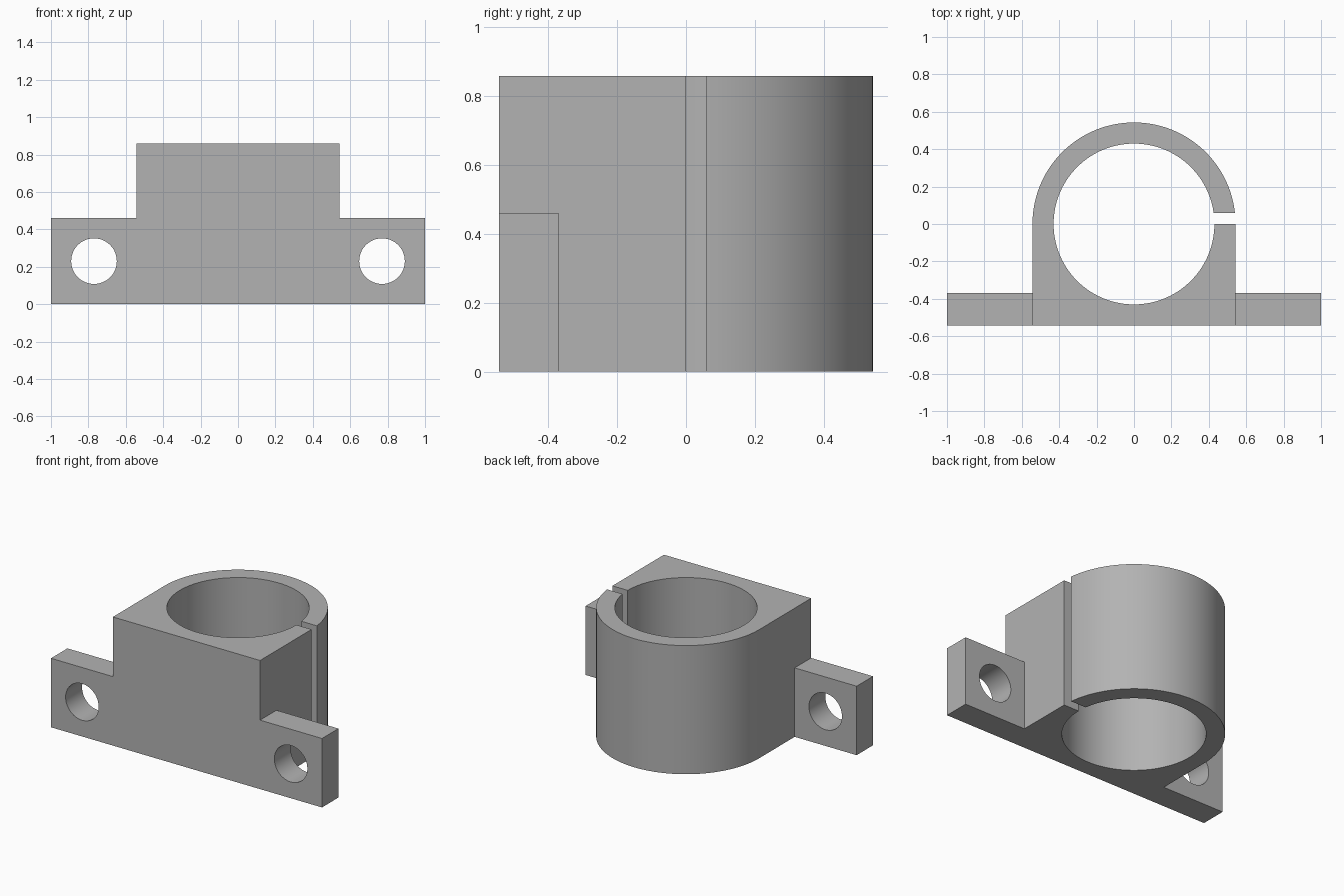
import bpy, bmesh
from math import sin, cos, asin, pi
from mathutils import Matrix, Vector

cube = bpy.data.objects.get("Cube")
if cube:
    bpy.data.objects.remove(cube, do_unlink=True)

OUTER, BORE, GAP = 0.543, 0.43, 0.06
HEIGHT, EAR_HEIGHT, EAR_BACK = 0.858, 0.46, -0.37

metal = bpy.data.materials.new("grey metal")
metal.use_nodes = True
grey = (0.45, 0.45, 0.45, 1)
metal.diffuse_color = grey
metal.node_tree.nodes["Principled BSDF"].inputs["Base Color"].default_value = grey


def arc(radius, start, end, steps, cx=0, cy=0):
    angles = [start + (end - start) * i / steps for i in range(steps + 1)]
    return [(cx + radius * cos(a), cy + radius * sin(a)) for a in angles]


def prism(name, loops, depth, matrix=Matrix()):
    """Fill flat outlines (later loops are holes) and extrude them."""
    bm = bmesh.new()
    edges = []
    for loop in loops:
        verts = [bm.verts.new((x, y, 0)) for x, y in loop]
        edges += [bm.edges.new((v, verts[i - 1])) for i, v in enumerate(verts)]
    bmesh.ops.triangle_fill(bm, edges=edges, use_beauty=True, normal=(0, 0, 1))
    solid = bmesh.ops.extrude_face_region(bm, geom=bm.faces[:], use_keep_orig=True)
    moved = [g for g in solid["geom"] if isinstance(g, bmesh.types.BMVert)]
    bmesh.ops.translate(bm, verts=moved, vec=Vector((0, 0, depth)))
    bm.transform(matrix)
    bmesh.ops.recalc_face_normals(bm, faces=bm.faces[:])
    mesh = bpy.data.meshes.new(name)
    bm.to_mesh(mesh)
    bm.free()
    mesh.materials.append(metal)
    obj = bpy.data.objects.new(name, mesh)
    bpy.context.collection.objects.link(obj)
    bpy.ops.object.select_all(action="DESELECT")
    obj.select_set(True)
    bpy.context.view_layer.objects.active = obj
    bpy.ops.object.shade_smooth_by_angle(angle=pi / 6)
    return obj


# Split clamp body: square base, round back, open bore
outside = [(OUTER, 0), (OUTER, -OUTER), (-OUTER, -OUTER)]
outside += arc(OUTER, pi, asin(GAP / OUTER), 64)
bore = arc(BORE, asin(GAP / BORE), 2 * pi, 112)
prism("clamp_body", [outside + bore], HEIGHT)

# Mounting ears with bolt holes, drawn upright and extruded towards the back
upright = Matrix.Translation((0, EAR_BACK, 0)) @ Matrix.Rotation(pi / 2, 4, "X")
for side, name in ((1, "left_ear"), (-1, "right_ear")):
    plate = [(side * OUTER, 0), (side, 0), (side, EAR_HEIGHT), (side * OUTER, EAR_HEIGHT)]
    hole = arc(0.122, 0, 2 * pi, 48, side * 0.77, EAR_HEIGHT / 2)[:-1]
    prism(name, [plate, hole], OUTER + EAR_BACK, upright)
